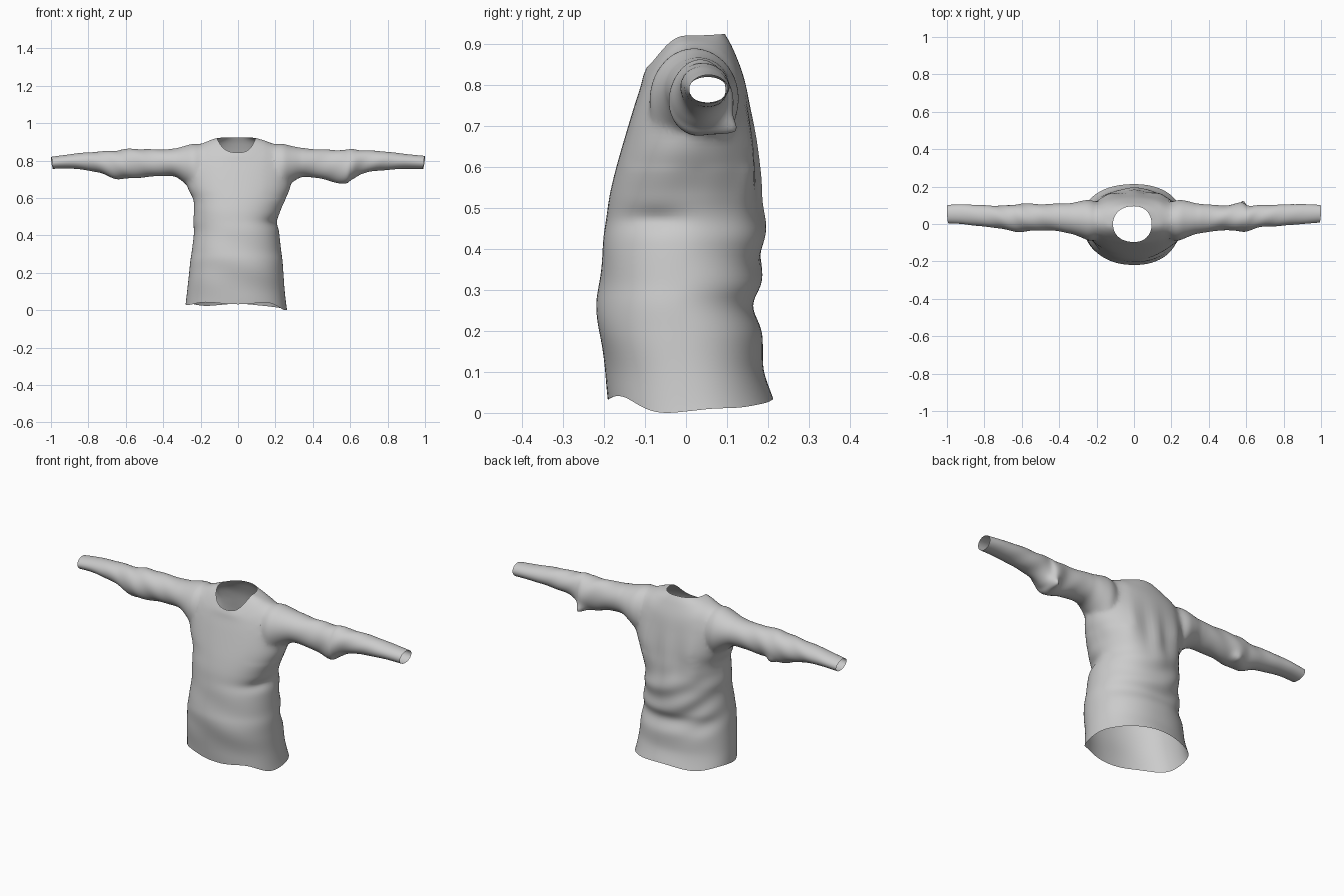
import bpy, bmesh
from math import sin, cos, pi, exp
from mathutils import Vector

if "Cube" in bpy.data.objects:
    bpy.data.objects.remove(bpy.data.objects["Cube"])

SEG = 80


def gauss(v, centre, width):
    return exp(-((v - centre) / width) ** 2)


def spline(rows, steps):
    """Catmull-Rom interpolation through rows of numbers."""
    out = []
    for i in range(len(rows) - 1):
        a, b = rows[max(i - 1, 0)], rows[i]
        c, d = rows[i + 1], rows[min(i + 2, len(rows) - 1)]
        for k in range(steps):
            t = k / steps
            out.append([0.5 * (2 * q + (r - p) * t + (2 * p - 5 * q + 4 * r - s) * t * t
                               + (3 * q - p - 3 * r + s) * t ** 3)
                        for p, q, r, s in zip(a, b, c, d)])
    out.append(list(rows[-1]))
    return out


def tube(name, rings):
    """Closed tube through rings; ends are fans so they can be opened later."""
    bm = bmesh.new()
    loops = [[bm.verts.new(p) for p in ring] for ring in rings]
    n = len(loops[0])
    for a, b in zip(loops, loops[1:]):
        for i in range(n):
            j = (i + 1) % n
            bm.faces.new((a[i], a[j], b[j], b[i]))
    centres = []
    for ring in (loops[0], loops[-1]):
        mid = sum((v.co for v in ring), Vector()) / n
        centres.append(mid.copy())
        hub = bm.verts.new(mid)
        for i in range(n):
            bm.faces.new((ring[i], ring[(i + 1) % n], hub))
    bmesh.ops.recalc_face_normals(bm, faces=bm.faces)
    mesh = bpy.data.meshes.new(name)
    bm.to_mesh(mesh)
    bm.free()
    ob = bpy.data.objects.new(name, mesh)
    bpy.context.collection.objects.link(ob)
    return ob, centres


def sgnpow(v, p):
    return (1 if v >= 0 else -1) * abs(v) ** p


# Torso rings: z front, z side, z back, x left, x right, y front, y back
TORSO = [
    (0.035, 0.03, 0.025, -0.28, 0.262, -0.19, 0.213),
    (0.10, 0.10, 0.10, -0.272, 0.25, -0.197, 0.19),
    (0.19, 0.19, 0.19, -0.262, 0.243, -0.212, 0.185),
    (0.26, 0.26, 0.26, -0.255, 0.238, -0.216, 0.166),
    (0.32, 0.32, 0.32, -0.246, 0.23, -0.211, 0.18),
    (0.41, 0.41, 0.41, -0.236, 0.22, -0.203, 0.19),
    (0.47, 0.47, 0.47, -0.24, 0.212, -0.194, 0.192),
    (0.53, 0.53, 0.53, -0.24, 0.232, -0.186, 0.188),
    (0.59, 0.59, 0.59, -0.246, 0.26, -0.172, 0.183),
    (0.66, 0.66, 0.66, -0.276, 0.285, -0.152, 0.174),
    (0.74, 0.77, 0.74, -0.275, 0.275, -0.128, 0.158),
    (0.79, 0.862, 0.82, -0.237, 0.233, -0.112, 0.14),
    (0.82, 0.898, 0.885, -0.17, 0.16, -0.104, 0.115),
    (0.84, 0.918, 0.922, -0.112, 0.094, -0.096, 0.095),
]


def torso_ring(row):
    zf, zs, zb, xl, xr, yf, yb = row
    mid = (yf + yb) / 2
    # The back tapers toward the sides between hem and neck
    taper = 0.9 + 0.28 * gauss(zs, 0.55, 0.25)
    pts = []
    for i in range(SEG):
        a = 2 * pi * i / SEG
        c = sgnpow(cos(a), 0.9)
        s = sgnpow(sin(a), taper if sin(a) > 0 else 0.9)
        x = c * (xr if c > 0 else -xl)
        y = mid + s * (yb - yf) / 2
        if s > 0:
            z = zs + (zb - zs) * s * s
        else:
            z = zs + (zf - zs) * (0.5 * s * s + 0.5 * sin(pi / 2 * s * s))
        # Hem ripple, dropping at the wearer's left corner
        hem = gauss(z, 0.03, 0.05)
        z += hem * (0.006 * sin(5 * a) - 0.028 * gauss(c, 1, 0.25))
        # Drapes: back swags, shoulder blade ridges, side hollows
        back = max(s, 0)
        f = 0.006 * back * gauss(z, 0.37, 0.13) * sin(45 * (z + 0.35 * x - 1.6 * x * x))
        f += 0.010 * back * gauss(z, 0.6, 0.13) * (gauss(abs(x), 0.15, 0.035)
                                                 - 1.2 * gauss(abs(x), 0.06, 0.04))
        f -= 0.010 * gauss(z, 0.58, 0.08) * gauss(s, 0.1, 0.3)
        f -= 0.012 * gauss(z, 0.47, 0.025) * gauss(s, -0.4, 0.35) * (c > 0)
        f += 0.003 * max(-s, 0) * gauss(z, 0.25, 0.2) * sin(30 * z + 12 * x)
        pts.append(Vector((x + c * f, y + s * f, z)))
    return pts


torso, (hem_hub, neck_hub) = tube("shirt", [torso_ring(r) for r in spline(TORSO, 6)])

# Sleeve rings: distance from centre, y front, y back, z bottom, z top
ROOT = [(0.165, -0.07, 0.10, 0.64, 0.876), (0.23, -0.092, 0.13, 0.63, 0.89),
        (0.285, -0.072, 0.124, 0.675, 0.877)]
LEFT = ROOT + [
    (0.34, -0.052, 0.11, 0.708, 0.866),
    (0.42, -0.04, 0.102, 0.705, 0.857), (0.50, -0.032, 0.10, 0.686, 0.855),
    (0.575, -0.042, 0.114, 0.673, 0.853), (0.61, -0.036, 0.10, 0.695, 0.858),
    (0.67, -0.018, 0.10, 0.73, 0.852), (0.78, -0.01, 0.104, 0.746, 0.846),
    (0.90, 0.0, 0.106, 0.753, 0.832), (1.0, 0.008, 0.102, 0.752, 0.822),
]
RIGHT = ROOT + [
    (0.34, -0.052, 0.112, 0.712, 0.862),
    (0.42, -0.037, 0.108, 0.714, 0.856), (0.52, -0.035, 0.106, 0.707, 0.859),
    (0.60, -0.042, 0.11, 0.70, 0.858), (0.66, -0.036, 0.10, 0.702, 0.85),
    (0.74, -0.02, 0.098, 0.732, 0.845), (0.84, -0.01, 0.102, 0.75, 0.838),
    (0.92, 0.0, 0.105, 0.755, 0.828), (1.0, 0.004, 0.102, 0.753, 0.817),
]


def sleeve_ring(row, side):
    d, yf, yb, zb, zt = row
    pts = []
    for i in range(48):
        a = 2 * pi * (i + 0.37) / 48
        f = 1 + 0.03 * gauss(d, 0.62, 0.2) * sin(48 * d + 3 * a)
        y = (yf + yb) / 2 + cos(a) * f * (yb - yf) / 2
        z = (zb + zt) / 2 + sin(a) * f * (zt - zb) / 2
        # Elbow point at the lower back
        spike = gauss(d, 0.583, 0.022) * gauss(a, 1.72 * pi, 0.35)
        y += spike * (0.035 if side > 0 else 0.012)
        z -= spike * 0.01
        x = d - 0.01 * gauss(d, 1, 0.03) * (0.5 - 0.5 * sin(a + 0.5))
        pts.append(Vector((side * x, y, z)))
    return pts


hubs = [hem_hub, neck_hub]
for side, rows, name in ((1, LEFT, "left_sleeve"), (-1, RIGHT, "right_sleeve")):
    sleeve, ends = tube(name, [sleeve_ring(r, side) for r in spline(rows, 6)])
    hubs.append(ends[1])
    mod = torso.modifiers.new(name, 'BOOLEAN')
    mod.operation, mod.solver, mod.object = 'UNION', 'EXACT', sleeve
    sleeve.hide_render = True

# Bake the union, then remove the sleeve helpers
deps = bpy.context.evaluated_depsgraph_get()
joined = bpy.data.meshes.new_from_object(torso.evaluated_get(deps))
torso.modifiers.clear()
torso.data = joined
for name in ("left_sleeve", "right_sleeve"):
    bpy.data.objects.remove(bpy.data.objects[name])

# Open hem, neck and cuffs, then soften the armhole seams
bm = bmesh.new()
bm.from_mesh(joined)
for hub in hubs:
    near = min(bm.verts, key=lambda v: (v.co - hub).length)
    bmesh.ops.delete(bm, geom=[near], context='VERTS')
bmesh.ops.remove_doubles(bm, verts=bm.verts, dist=0.002)
seam = [v for v in bm.verts if 0.15 < abs(v.co.x) < 0.35 and v.co.z > 0.6]
for _ in range(8):
    bmesh.ops.smooth_vert(bm, verts=seam, factor=0.5,
                          use_axis_x=True, use_axis_y=True, use_axis_z=True)
low = min(v.co.z for v in bm.verts)
for v in bm.verts:
    v.co.z -= low
for f in bm.faces:
    f.smooth = True
bm.to_mesh(joined)
bm.free()
